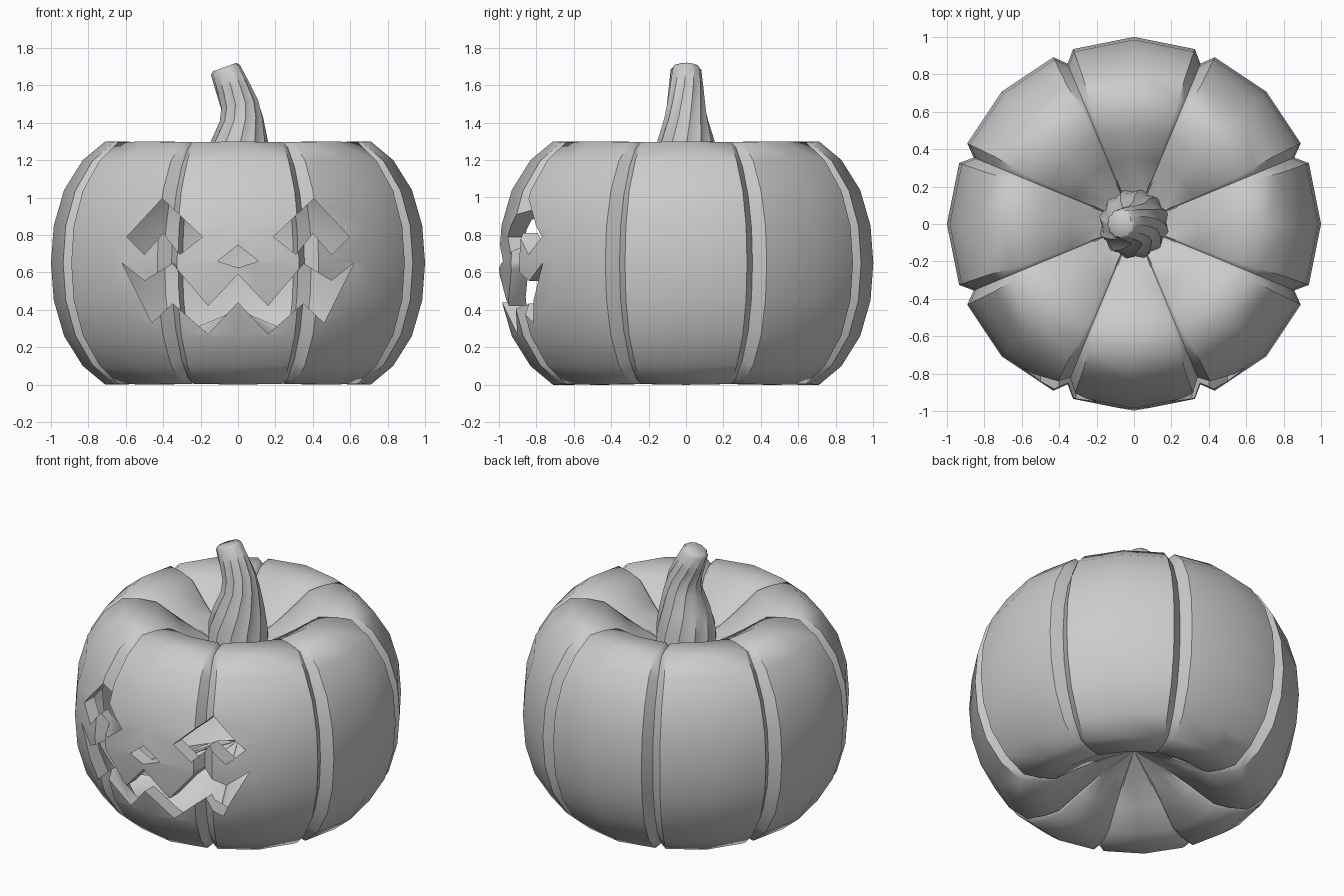
import bpy, bmesh
from math import sin, cos, pi, radians
from mathutils import Vector, Matrix

if "Cube" in bpy.data.objects:
    bpy.data.objects.remove(bpy.data.objects["Cube"])

# ---------- helpers ----------
def make_object(name, bm):
    mesh = bpy.data.meshes.new(name)
    bm.to_mesh(mesh)
    bm.free()
    obj = bpy.data.objects.new(name, mesh)
    bpy.context.collection.objects.link(obj)
    return obj

def activate(obj):
    bpy.ops.object.select_all(action='DESELECT')
    obj.select_set(True)
    bpy.context.view_layer.objects.active = obj

def skin(bm, rings, flip=False):
    """Bridge rings from top to bottom; a one-vertex ring is a pole."""
    for a, b in zip(rings, rings[1:]):
        n = max(len(a), len(b))
        for j in range(n):
            k = (j + 1) % n
            if len(a) == 1:
                f = [a[0], b[j], b[k]]
            elif len(b) == 1:
                f = [a[j], b[0], a[k]]
            else:
                f = [a[j], b[j], b[k], a[k]]
            bm.faces.new(f[::-1] if flip else f)

# ---------- pumpkin profile: (radius, z, groove strength), top half ----------
MID = 0.65
half = [(0, .99, 0), (.18, 1.075, .12), (.35, 1.18, .2), (.5, 1.285, .3),
        (.6, 1.3, .35), (.71, 1.3, .5), (.83, 1.2, .75), (.93, 1.04, .95),
        (.985, .85, 1), (1, MID, 1)]
profile = half + [(r, 2 * MID - z, g) for r, z, g in half[-2::-1]]

def inset(i, d):
    """Profile point i moved into the flesh by d."""
    r, z, _ = profile[i]
    if r == 0:
        return 0, z - d * (1 if z > MID else -1)
    p, q = profile[i - 1], profile[i + 1]
    n = Vector((p[1] - q[1], q[0] - p[0])).normalized()
    return r - n.x * d, z - n.y * d

def add_shell(bm, depth, flip):
    rings = []
    for i, (r0, z0, g) in enumerate(profile):
        if r0 == 0:
            rings.append([bm.verts.new((0, 0, inset(i, depth)[1]))])
            continue
        crest = inset(i, depth)
        shoulder = inset(i, depth + .01 * g)
        groove = inset(i, depth + .072 * g)
        edge = 21.6 - 2.4 * min(1, g * 1.4)
        ring = []
        for k in range(8):
            for ang, (r, z) in ((-edge, shoulder), (0, crest),
                                (edge, shoulder), (22.5, groove)):
                t = radians(45 * k + ang)
                ring.append(bm.verts.new((r * cos(t), r * sin(t), z)))
        rings.append(ring)
    skin(bm, rings, flip)

# hollow body with eight ribs
bm = bmesh.new()
add_shell(bm, 0, False)
add_shell(bm, .09, True)
body = make_object("pumpkin_body", bm)

# ---------- carved face ----------
eye = [(.19, .79), (.405, .995), (.595, .79), (.5, .695), (.4, .81), (.31, .695)]
nose = [(-.11, .66), (0, .745), (.11, .66), (0, .625)]
mouth_half = [(0, .59), (.16, .42), (.35, .645), (.5, .555), (.62, .65),
              (.46, .33), (.35, .435), (.16, .27), (0, .44)]
mouth = mouth_half + [(-x, z) for x, z in mouth_half[-2:0:-1]]

bm = bmesh.new()
for outline in (eye, [(-x, z) for x, z in eye], nose, mouth):
    face = bm.faces.new([bm.verts.new((x, -1.3, z)) for x, z in outline])
    ext = bmesh.ops.extrude_face_region(bm, geom=[face], use_keep_orig=True)
    moved = [v for v in ext['geom'] if isinstance(v, bmesh.types.BMVert)]
    bmesh.ops.translate(bm, verts=moved, vec=(0, .85, 0))
bmesh.ops.recalc_face_normals(bm, faces=bm.faces[:])
cutter = make_object("face_cutter", bm)
cutter.hide_render = True

activate(body)
mod = body.modifiers.new("carve", 'BOOLEAN')
mod.operation = 'DIFFERENCE'
mod.solver = 'EXACT'
mod.object = cutter
bpy.ops.object.modifier_apply(modifier=mod.name)
bpy.data.objects.remove(cutter, do_unlink=True)
bpy.ops.object.shade_smooth_by_angle(angle=radians(45))

# ---------- twisted, bent stem: (centre x, z, radius, tilt, twist) ----------
path = [(-.072, 1.697, .066, 20, 48), (-.068, 1.683, .08, 20, 47),
        (-.025, 1.58, .092, 18, 40), (.008, 1.5, .102, 12, 33),
        (.018, 1.42, .116, 6, 26), (.008, 1.3, .15, 0, 17),
        (0, 1.18, .178, 0, 8), (0, 1.02, .188, 0, 0)]
bm = bmesh.new()
rings = []
N = 24
for x, z, rad, tilt, twist in path:
    rot = Matrix.Rotation(radians(-tilt), 3, 'Y')
    ring = []
    for j in range(N):
        t = 2 * pi * j / N + radians(twist)
        r = rad * (1.02 if j % 2 else .93)
        p = rot @ Vector((r * cos(t), r * sin(t), 0))
        ring.append(bm.verts.new(p + Vector((x, 0, z))))
    rings.append(ring)
skin(bm, rings)
bm.faces.new(rings[0])
bm.faces.new(rings[-1][::-1])
stem = make_object("stem", bm)
activate(stem)
bpy.ops.object.shade_smooth_by_angle(angle=radians(50))
